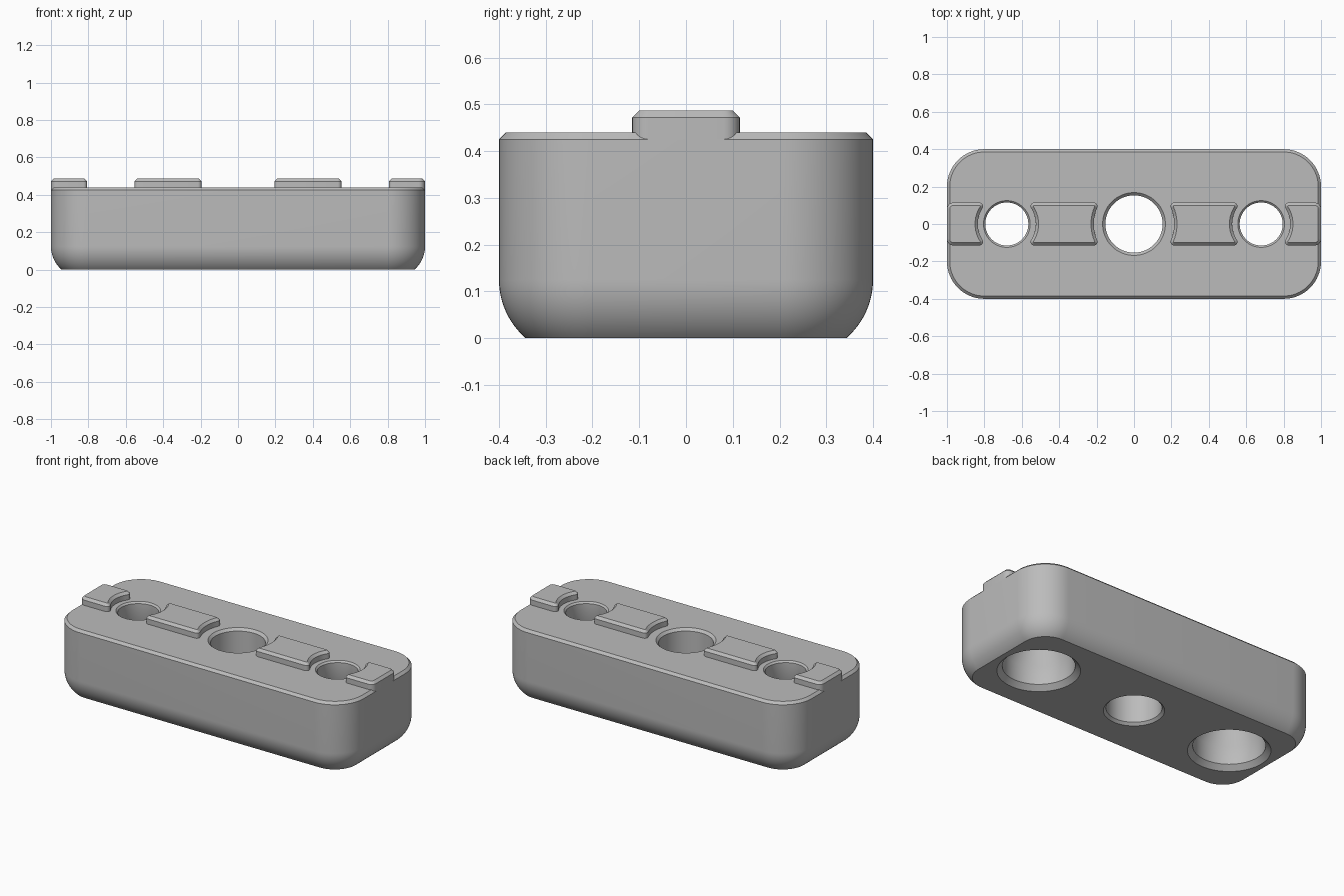
import bpy, bmesh, math

if "Cube" in bpy.data.objects:
    bpy.data.objects.remove(bpy.data.objects["Cube"])

mat = bpy.data.materials.new("plain grey")
mat.diffuse_color = (0.5, 0.5, 0.5, 1)
mat.use_nodes = True
mat.node_tree.nodes["Principled BSDF"].inputs["Base Color"].default_value = mat.diffuse_color
CH = 0.015          # chamfer on upper edges


def arc(cx, cy, r, a0, a1, n):
    return [(cx + r * math.cos(a0 + (a1 - a0) * i / n),
             cy + r * math.sin(a0 + (a1 - a0) * i / n)) for i in range(n + 1)]


def add_loft(bm, rings):
    """Solid through a stack of (outline, z) rings with equal point counts."""
    vs = [[bm.verts.new((x, y, z)) for x, y in pts] for pts, z in rings]
    n = len(vs[0])
    for a, b in zip(vs, vs[1:]):
        for i in range(n):
            j = (i + 1) % n
            bm.faces.new((a[i], a[j], b[j], b[i]))
    bm.faces.new(vs[0][::-1])
    bm.faces.new(vs[-1])


def finish(name, bm):
    bmesh.ops.recalc_face_normals(bm, faces=bm.faces)
    me = bpy.data.meshes.new(name)
    bm.to_mesh(me)
    bm.free()
    me.materials.append(mat)
    ob = bpy.data.objects.new(name, me)
    bpy.context.collection.objects.link(ob)
    return ob


def select(ob):
    bpy.ops.object.select_all(action='DESELECT')
    ob.select_set(True)
    bpy.context.view_layer.objects.active = ob


def smooth(ob):
    select(ob)
    bpy.ops.object.shade_smooth_by_angle(angle=math.radians(30))


# Body: rounded rectangle with a curved lower edge and chamfered top
def rounded_rect(d):
    r, q = 0.2 - d, math.pi / 2
    pts = []
    for k, (sx, sy) in enumerate([(1, 1), (-1, 1), (-1, -1), (1, -1)]):
        pts += arc(sx * 0.8, sy * 0.2, r, k * q, (k + 1) * q, 16)
    return pts


R, H = 0.1656, 0.125
rings = []
for i in range(13):
    a = math.asin(H / R) * (1 - i / 12)
    rings.append((rounded_rect(R * (1 - math.cos(a))), H - R * math.sin(a)))
rings += [(rounded_rect(0), 0.44 - CH), (rounded_rect(CH), 0.44)]
bm = bmesh.new()
add_loft(bm, rings)
body = finish("body", bm)

# Hole cutters: (radius, z) profiles, slightly longer than the body
centre = [(0.178, -0.01), (0.153, CH), (0.153, 0.44 - CH), (0.178, 0.45)]
side = [(0.239, -0.01), (0.2, 0.029), (0.2, 0.14), (0.115, 0.30),
        (0.115, 0.43), (0.135, 0.45)]
bm = bmesh.new()
for x, prof in ((0, centre), (-0.68, side), (0.68, side)):
    add_loft(bm, [(arc(x, 0, r, 0, 2 * math.pi, 64)[:-1], z) for r, z in prof])
cutter = finish("hole_cutter", bm)
cutter.hide_render = True
mod = body.modifiers.new("holes", 'BOOLEAN')
mod.operation = 'DIFFERENCE'
mod.solver = 'EXACT'
mod.object = cutter
select(body)
bpy.ops.object.modifier_apply(modifier=mod.name)
bpy.data.objects.remove(cutter)
smooth(body)


# Raised ridges: ends scooped around the holes, with rounded corners
def scooped_end(c, rad, s, d):
    """Lower half to upper half of an end facing hole c; s=+1: ridge lies at +x."""
    w, f, rr = 0.115 - d, 0.02 - d, rad + d
    cy = w - f
    dx = math.sqrt((rr + f) ** 2 - cy ** 2)
    t = math.atan2(cy, dx)
    lower = arc(dx, -cy, f, -math.pi / 2, -math.pi - t, 8)
    scoop = arc(0, 0, rr, -t, t, 16)
    upper = arc(dx, cy, f, math.pi + t, math.pi / 2, 8)
    return [(c + s * x, y) for x, y in lower + scoop[1:-1] + upper]


def square_end(d):
    f, c = 0.035 - d, 0.08
    return (arc(1 - 0.035, -c, f, -math.pi / 2, 0, 8)
            + arc(1 - 0.035, c, f, 0, math.pi / 2, 8))


def inner_outline(d):
    return scooped_end(0, 0.215, 1, d) + scooped_end(0.68, 0.155, -1, d)[::-1]


def outer_outline(d):
    return scooped_end(0.68, 0.155, 1, d) + square_end(d)[::-1]


for side_name, sx in (("right", 1), ("left", -1)):
    for part, outline in (("inner", inner_outline), ("outer", outer_outline)):
        bm = bmesh.new()
        add_loft(bm, [([(sx * x, y) for x, y in outline(d)], z)
                      for d, z in ((0, 0.425), (0, 0.472), (CH, 0.487))])
        smooth(finish(f"{part}_ridge_{side_name}", bm))
